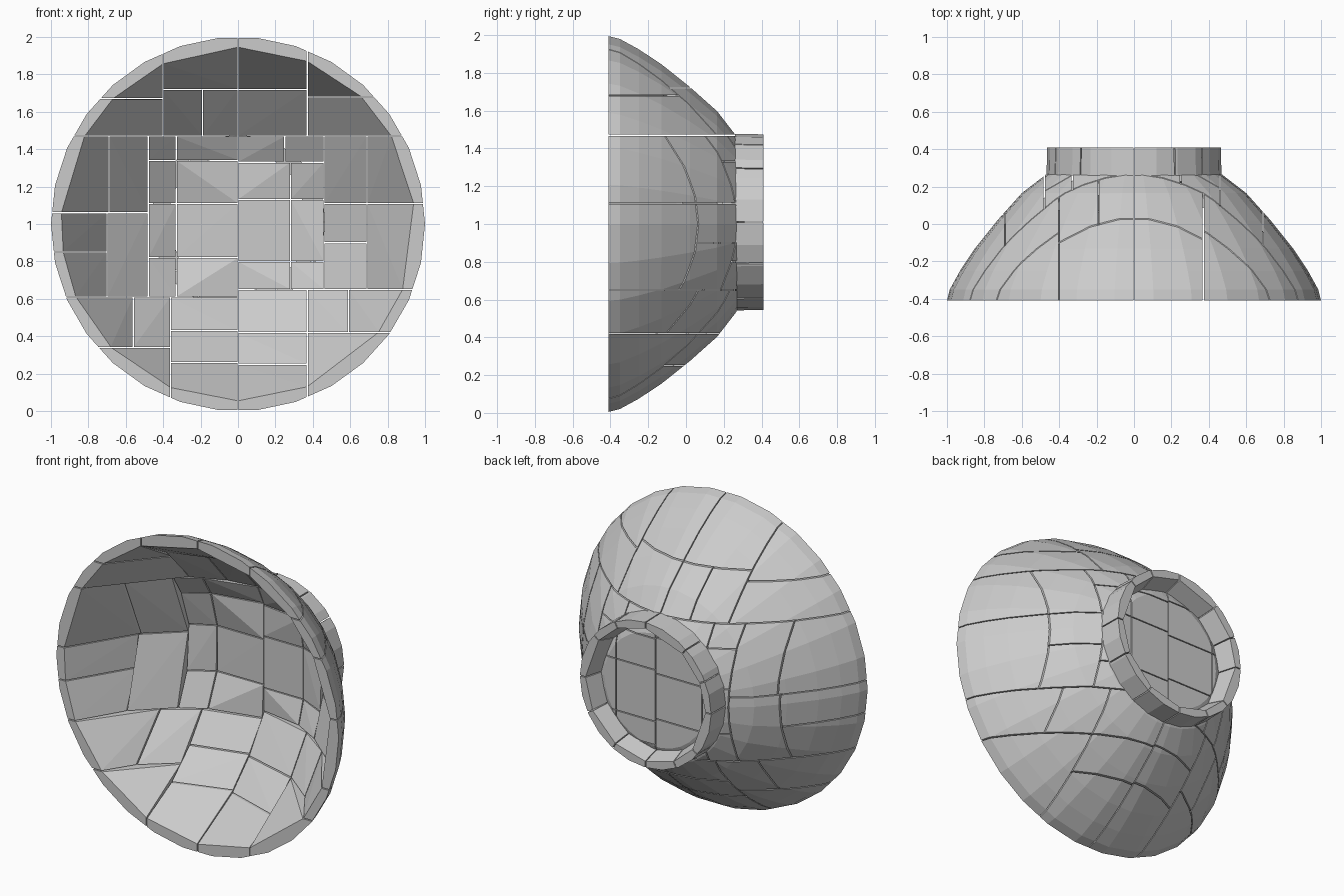
import bpy, bmesh, math
from mathutils import Vector

if "Cube" in bpy.data.objects:
    bpy.data.objects.remove(bpy.data.objects["Cube"])

GAP = 0.003


def lathe(profile, steps, zc):
    """Closed solid of revolution around the y axis at height zc; profile = (radius, y)."""
    bm = bmesh.new()
    rings = []
    for r, y in profile:
        n = 1 if r == 0 else steps
        rings.append([bm.verts.new((r * math.cos(2 * math.pi * i / steps), y,
                                    zc + r * math.sin(2 * math.pi * i / steps)))
                      for i in range(n)])
    for k, a in enumerate(rings):
        b = rings[(k + 1) % len(rings)]
        if len(a) == 1 and len(b) == 1:
            continue
        for i in range(steps):
            j = (i + 1) % steps
            quad = [a[i % len(a)], a[j % len(a)], b[j % len(b)], b[i % len(b)]]
            bm.faces.new(list(dict.fromkeys(quad)))
    return bm


def hull_piece(name, solid, planes):
    """Cut a copy of the solid by planes (point, outward normal) and wrap it in a convex hull."""
    cut = solid.copy()
    for co, no in planes:
        bmesh.ops.bisect_plane(cut, geom=cut.verts[:] + cut.edges[:] + cut.faces[:],
                               plane_co=co, plane_no=no, clear_outer=True)
    pts = [v.co.copy() for v in cut.verts]
    cut.free()
    if len(pts) < 5:
        return
    bm = bmesh.new()
    for p in pts:
        bm.verts.new(p)
    bmesh.ops.remove_doubles(bm, verts=bm.verts[:], dist=0.002)
    res = bmesh.ops.convex_hull(bm, input=bm.verts[:])
    junk = {v for v in res["geom_interior"] + res["geom_unused"]
            if isinstance(v, bmesh.types.BMVert)}
    bmesh.ops.delete(bm, geom=list(junk), context='VERTS')
    bmesh.ops.recalc_face_normals(bm, faces=bm.faces[:])
    me = bpy.data.meshes.new(name)
    bm.to_mesh(me)
    bm.free()
    bpy.context.collection.objects.link(bpy.data.objects.new(name, me))


# Bowl shell with a flat floor
shell = lathe([(0, 0.31), (0.36, 0.31), (0.47, 0.265), (0.60, 0.165), (0.73, 0.02),
               (0.85, -0.13), (0.93, -0.25), (0.985, -0.35), (1.0, -0.41),
               (0.95, -0.41), (0.90, -0.28), (0.78, -0.09), (0.63, 0.07),
               (0.47, 0.20), (0.37, 0.26), (0, 0.26)], 30, 1.0)

# Chunk layout: height band, then the x breaks in that band
left = [(0.0, 0.26, (-0.36, 0)), (0.26, 0.43, (-0.36, 0)), (0.43, 0.61, (-0.36, 0)),
        (0.0, 0.34, (-1.1, -0.36)), (0.34, 0.61, (-1.1, -0.56, -0.36)),
        (0.61, 0.85, (-1.1, -0.70)), (0.85, 1.06, (-1.1, -0.70)),
        (0.61, 1.06, (-0.70, -0.48)), (1.06, 1.47, (-1.1, -0.69, -0.48)),
        (0.61, 0.82, (-0.48, -0.33, 0)), (0.82, 1.11, (-0.48, -0.33, 0)),
        (1.11, 1.34, (-0.48, -0.33, 0)), (1.34, 1.47, (-0.48, -0.33, 0)),
        (1.47, 1.72, (-0.40, -0.19, 0)), (1.72, 2.1, (-0.40, 0)),
        (1.47, 1.67, (-1.1, -0.40)), (1.67, 2.1, (-1.1, -0.40))]
right = [(0.0, 0.25, (0, 0.37)), (0.25, 0.42, (0, 0.37)), (0.42, 0.65, (0, 0.37, 0.59, 1.1)),
         (0.0, 0.42, (0.37, 1.1)), (0.65, 0.80, (0, 0.28, 0.46)), (0.80, 1.13, (0, 0.28, 0.46)),
         (0.65, 0.90, (0.46, 0.69)), (0.90, 1.11, (0.46, 0.69)), (0.65, 1.11, (0.69, 1.1)),
         (1.13, 1.33, (0, 0.28, 0.46)), (1.33, 1.47, (0, 0.25, 0.46)),
         (1.11, 1.47, (0.46, 0.69, 1.1)), (1.47, 1.72, (0, 0.37)), (1.72, 2.1, (0, 0.37)),
         (1.47, 1.68, (0.37, 1.1)), (1.68, 2.1, (0.37, 1.1))]
for z0, z1, xs in left + right:
    for x0, x1 in zip(xs, xs[1:]):
        hull_piece("bowl_chunk", shell, [
            (Vector((x0 + GAP, 0, 0)), Vector((-1, 0, 0))),
            (Vector((x1 - GAP, 0, 0)), Vector((1, 0, 0))),
            (Vector((0, 0, z0 + GAP)), Vector((0, 0, -1))),
            (Vector((0, 0, z1 - GAP)), Vector((0, 0, 1)))])
shell.free()

# Foot ring at the back, broken into chunks
foot = lathe([(0.468, 0.26), (0.465, 0.41), (0.425, 0.41), (0.385, 0.27)], 24, 1.01)
breaks = [0, 38, 62, 90, 128, 155, 180, 218, 242, 270, 300, 332, 360]
for a0, a1 in zip(breaks, breaks[1:]):
    a0, a1 = math.radians(a0 + 0.4), math.radians(a1 - 0.4)
    c = Vector((0, 0, 1.01))
    hull_piece("foot_chunk", foot, [
        (c, Vector((math.sin(a0), 0, -math.cos(a0)))),
        (c, Vector((-math.sin(a1), 0, math.cos(a1))))])
foot.free()
